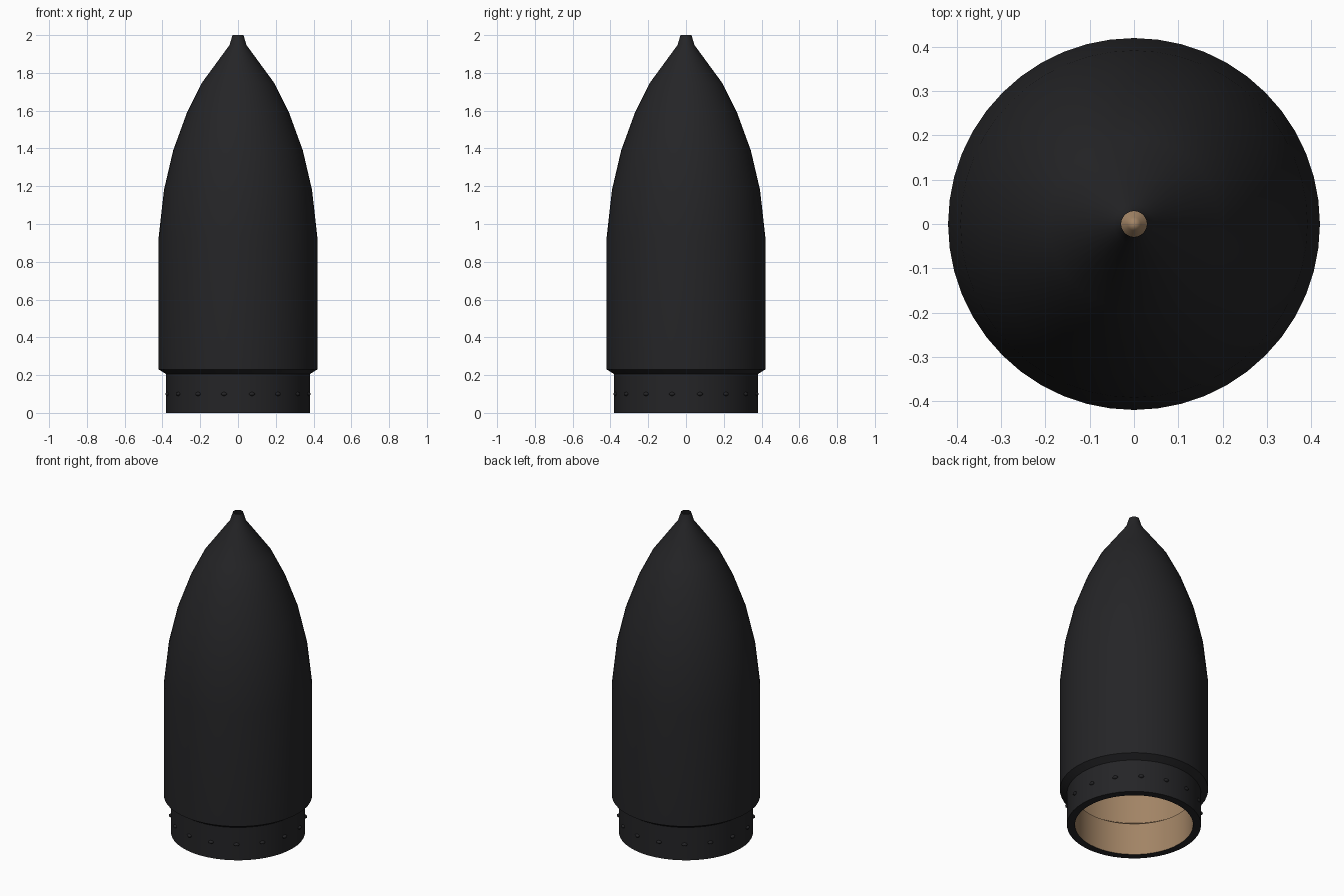
import bpy, bmesh, math
from mathutils import Matrix

if "Cube" in bpy.data.objects:
    bpy.data.objects.remove(bpy.data.objects["Cube"])

SIDES = 48


def material(name, color):
    m = bpy.data.materials.new(name)
    m.diffuse_color = color
    m.use_nodes = True
    m.node_tree.nodes["Principled BSDF"].inputs["Base Color"].default_value = m.diffuse_color
    return m


black = material("black_paint", (0.018, 0.018, 0.02, 1))
tan = material("tan_liner", (0.36, 0.23, 0.13, 1))


def finish(bm, name, mat):
    me = bpy.data.meshes.new(name)
    bm.to_mesh(me)
    bm.free()
    me.materials.append(mat)
    ob = bpy.data.objects.new(name, me)
    bpy.context.collection.objects.link(ob)
    bpy.context.view_layer.objects.active = ob
    ob.select_set(True)
    bpy.ops.object.shade_smooth_by_angle(angle=math.radians(30))
    ob.select_set(False)
    return ob


def lathe(name, profile, mat, inward=False):
    """Revolve (radius, height) points around z."""
    bm = bmesh.new()
    verts = [bm.verts.new((r, 0, z)) for r, z in profile]
    edges = [bm.edges.new(p) for p in zip(verts, verts[1:])]
    bmesh.ops.spin(bm, geom=verts + edges, cent=(0, 0, 0), axis=(0, 0, 1),
                   angle=math.tau, steps=SIDES, use_duplicate=False)
    bmesh.ops.remove_doubles(bm, verts=bm.verts, dist=1e-5)
    bm.normal_update()
    # orient the wall by its most horizontal face
    f = max(bm.faces, key=lambda f: abs(f.normal.xy.dot(f.calc_center_median().xy)))
    outward = f.normal.xy.dot(f.calc_center_median().xy) > 0
    if outward == inward:
        bmesh.ops.reverse_faces(bm, faces=bm.faces)
    return finish(bm, name, mat)


# Outer shell: bottom rim, collar, chamfered shoulder, ogive and open tip
lathe("nose_shell", [
    (0.335, 0), (0.38, 0), (0.38, 0.205), (0.42, 0.23), (0.42, 0.93),
    (0.392, 1.18), (0.343, 1.39), (0.27, 1.59), (0.193, 1.745),
    (0.045, 1.947), (0.029, 2.0)], black)

# Inner liner: narrow collar bore, step, then follows the ogive to a point
lathe("inner_liner", [
    (0.335, 0), (0.335, 0.2), (0.38, 0.23), (0.38, 0.93), (0.352, 1.17),
    (0.304, 1.375), (0.233, 1.57), (0.16, 1.715), (0.015, 1.92), (0, 1.94)],
    tan, inward=True)

# Ring of flattened rivets around the collar
bm = bmesh.new()
for i in range(16):
    a = math.tau * (i + 0.5) / 16
    m = (Matrix.Rotation(a, 4, 'Z') @ Matrix.Translation((0.38, 0, 0.1))
         @ Matrix.Diagonal((0.012, 0.016, 0.01, 1)))
    bmesh.ops.create_uvsphere(bm, u_segments=12, v_segments=8, radius=1, matrix=m)
finish(bm, "collar_rivets", black)
